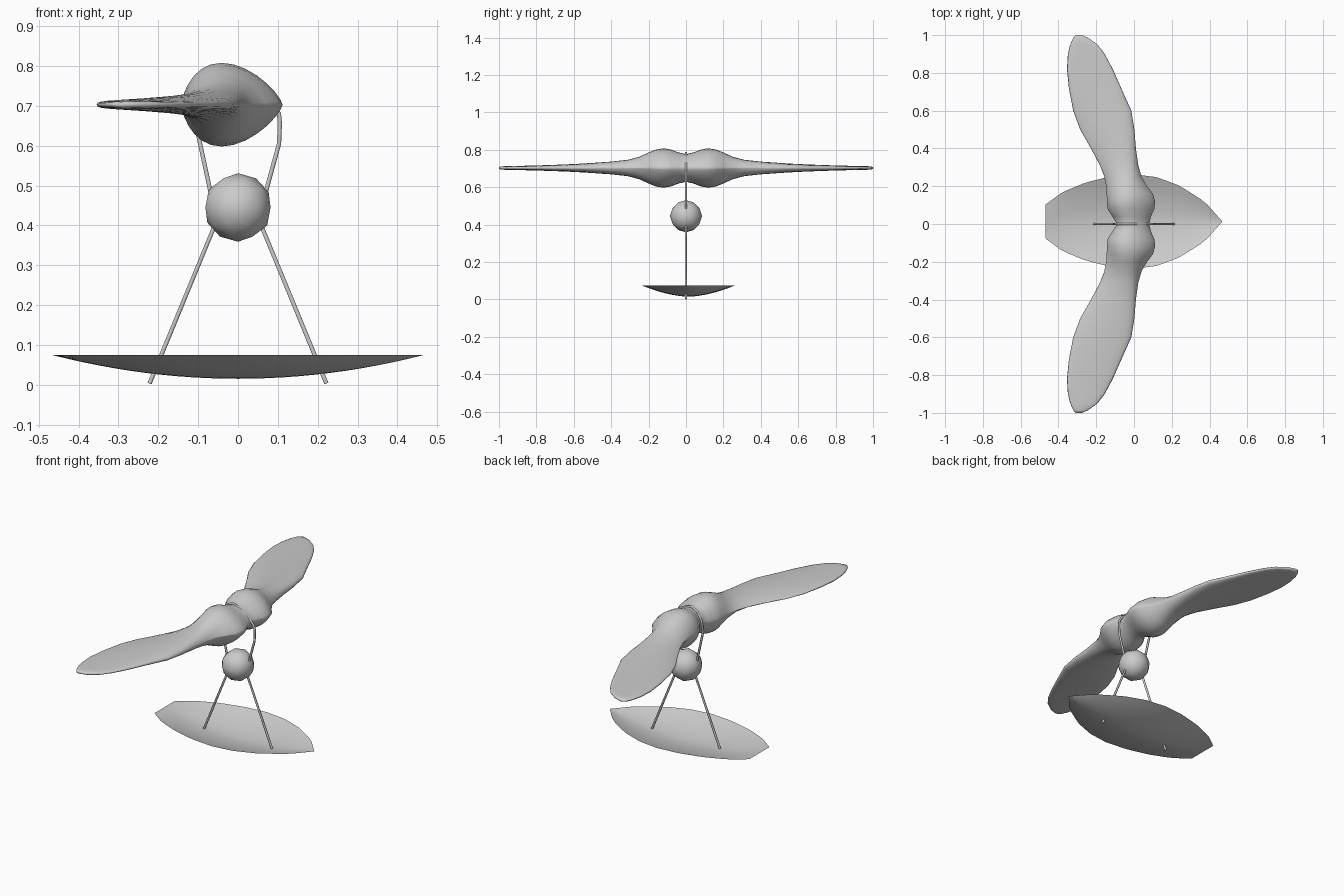
import bpy, bmesh
from math import sin, cos, pi

if "Cube" in bpy.data.objects:
    bpy.data.objects.remove(bpy.data.objects["Cube"])


def lerp_table(table, t):
    """Linear interpolation in rows of (key, values...)."""
    for a, b in zip(table, table[1:]):
        if t <= b[0]:
            f = (t - a[0]) / (b[0] - a[0])
            return [p + (q - p) * f for p, q in zip(a[1:], b[1:])]
    return list(table[-1][1:])


def loft(name, rings, closed):
    bm = bmesh.new()
    rows = [[bm.verts.new(p) for p in r] for r in rings]
    n = len(rows[0])
    for a, b in zip(rows, rows[1:]):
        for i in range(n if closed else n - 1):
            j = (i + 1) % n
            bm.faces.new((a[i], a[j], b[j], b[i]))
    if closed:
        bm.faces.new(rows[0][::-1])
        bm.faces.new(rows[-1])
        bmesh.ops.recalc_face_normals(bm, faces=bm.faces)
    else:
        bmesh.ops.remove_doubles(bm, verts=bm.verts, dist=1e-5)
    me = bpy.data.meshes.new(name)
    bm.to_mesh(me)
    bm.free()
    ob = bpy.data.objects.new(name, me)
    bpy.context.collection.objects.link(ob)
    for p in me.polygons:
        p.use_smooth = True
    return ob


# Wings with twin pods: y, trailing x, leading x, half thickness, skew, power
WING = [
    (0.00, -0.09, 0.08, 0.074, -0.20, 1.3),
    (0.04, -0.115, 0.09, 0.083, -0.20, 1.4),
    (0.08, -0.14, 0.108, 0.099, -0.20, 1.5),
    (0.12, -0.143, 0.112, 0.105, -0.20, 1.5),
    (0.16, -0.145, 0.10, 0.099, -0.10, 1.6),
    (0.20, -0.147, 0.07, 0.083, 0.00, 1.8),
    (0.25, -0.157, 0.04, 0.060, 0.20, 1.9),
    (0.31, -0.18, 0.023, 0.044, 0.35, 1.9),
    (0.40, -0.228, 0.01, 0.034, 0.45, 1.8),
    (0.50, -0.285, 0.002, 0.027, 0.45, 1.5),
    (0.60, -0.322, -0.014, 0.021, 0.35, 1.0),
    (0.72, -0.345, -0.068, 0.016, 0.20, 0.7),
    (0.82, -0.355, -0.112, 0.013, 0.00, 0.6),
    (0.90, -0.350, -0.155, 0.011, 0.00, 0.6),
    (0.95, -0.338, -0.193, 0.010, 0.00, 0.6),
    (0.985, -0.322, -0.242, 0.009, 0.00, 0.6),
    (1.00, -0.310, -0.275, 0.005, 0.00, 0.8),
]


def wing_ring(y, x0, x1, h, skew, power, sides=28):
    ring = []
    for i in range(sides):
        a = 2 * pi * i / sides
        s, c = sin(a), cos(a)
        x = (x0 + x1) / 2 + (x1 - x0) / 2 * (c + skew * s * s)
        z = 0.703 + h * abs(s) ** power * (1 if s > 0 else -1)
        ring.append((x, y, z))
    return ring


half = [wing_ring(*row) for row in WING]
mirrored = [[(x, -y, z) for x, y, z in r] for r in half[:0:-1]]
loft("wings", mirrored + half, True)

# Open shallow boat-shaped dish: x, half width of rim
RIM = [(-0.468, 0.09), (-0.38, 0.155), (-0.26, 0.205), (-0.13, 0.238), (0.0, 0.25),
       (0.12, 0.235), (0.24, 0.19), (0.375, 0.105), (0.468, 0.0)]
dish = []
for i in range(25):
    x = -0.468 + 0.936 * i / 24
    w = lerp_table(RIM, x)[0]
    keel = 0.015 + 0.06 * (x / 0.468) ** 2
    dish.append([(x, 0.013 + w * k / 8, keel + (0.075 - keel) * (abs(k) / 8) ** 1.7)
                 for k in range(8, -9, -1)])
loft("dish", dish, False)
bm = bmesh.new()
me = bpy.data.objects["dish"].data
bm.from_mesh(me)
if sum(f.normal.z for f in bm.faces) > 0:
    bmesh.ops.reverse_faces(bm, faces=bm.faces)
bm.to_mesh(me)
bm.free()

# Ball held between the struts
bpy.ops.mesh.primitive_ico_sphere_add(subdivisions=2, radius=0.086, location=(0, 0, 0.445))
bpy.context.object.name = "ball"
bpy.ops.object.shade_smooth()

# Wire frame: legs, ball grip and loop over the wing neck
PATH = [(-0.222, 0.003), (-0.05, 0.42), (-0.066, 0.47), (-0.107, 0.66), (-0.096, 0.72),
        (-0.07, 0.765), (-0.035, 0.783), (0.0, 0.775), (0.05, 0.742), (0.088, 0.705),
        (0.103, 0.68), (0.105, 0.655), (0.103, 0.605), (0.066, 0.47), (0.05, 0.42),
        (0.222, 0.003)]
cu = bpy.data.curves.new("wire_frame", "CURVE")
cu.dimensions = "3D"
cu.bevel_depth = 0.0062
cu.bevel_resolution = 1
cu.use_fill_caps = True
sp = cu.splines.new("POLY")
sp.points.add(len(PATH) - 1)
for p, (x, z) in zip(sp.points, PATH):
    p.co = (x, 0, z, 1)
bpy.context.collection.objects.link(bpy.data.objects.new("wire_frame", cu))
